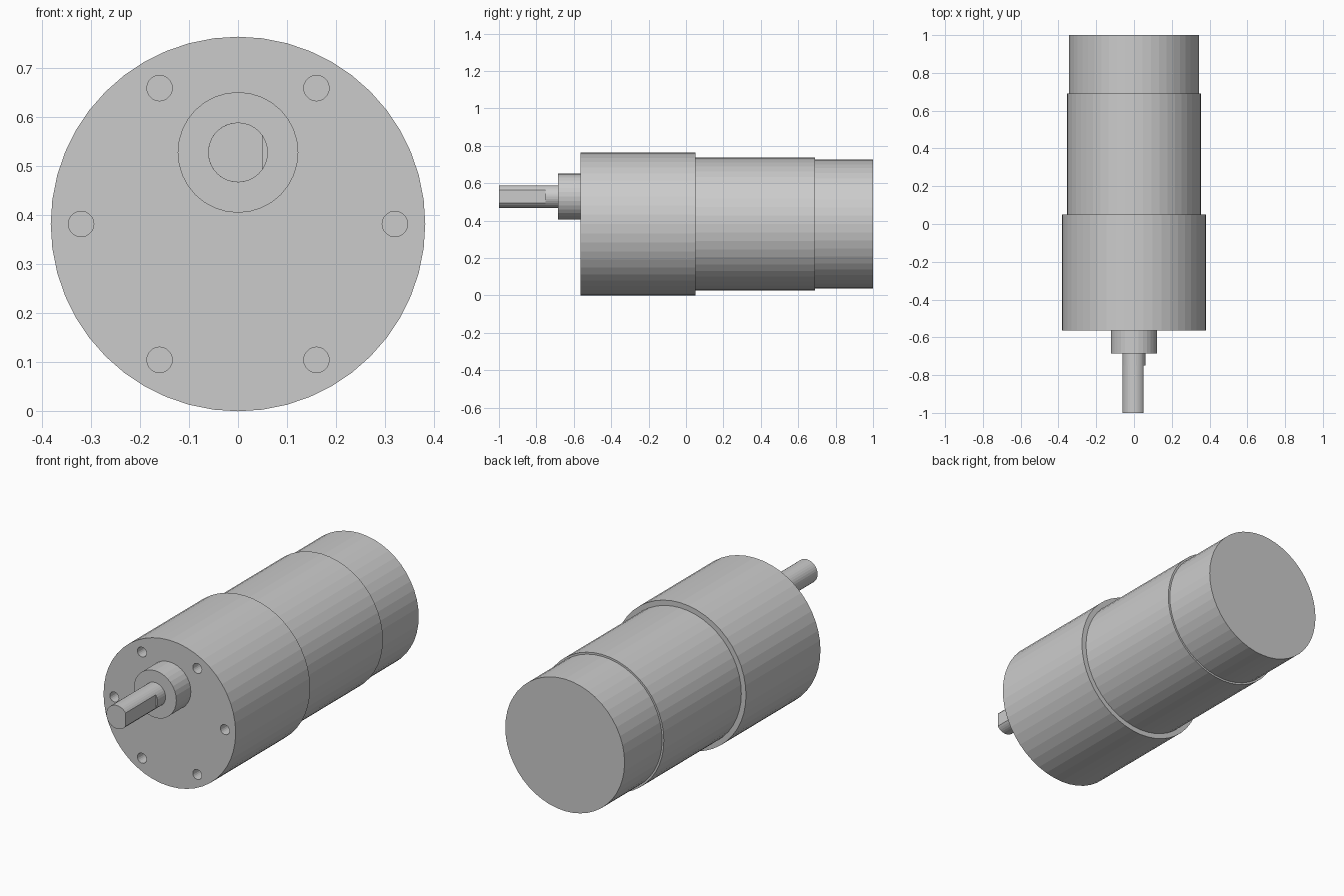
import bpy, bmesh
from math import sin, cos, pi, acos

if "Cube" in bpy.data.objects:
    bpy.data.objects.remove(bpy.data.objects["Cube"])

AXIS_Z = 0.382      # motor centreline
SHAFT_Z = 0.528     # offset output shaft


def arc(radius, cx, cz, sides, start=0.0, end=None):
    """Points of a circle in the xz plane, or of an arc when end is given."""
    span = 2 * pi if end is None else end - start
    steps = sides if end is None else sides - 1
    return [(cx + radius * cos(start + span * i / steps),
             cz + radius * sin(start + span * i / steps)) for i in range(sides)]


def extrude_into(bm, points, y0, y1):
    """Extrude a closed xz outline along y."""
    face = bm.faces.new([bm.verts.new((x, y0, z)) for x, z in points])
    new = bmesh.ops.extrude_face_region(bm, geom=[face], use_keep_orig=True)["geom"]
    for v in new:
        if isinstance(v, bmesh.types.BMVert):
            v.co.y = y1


def make(name, prisms):
    bm = bmesh.new()
    for points, y0, y1 in prisms:
        extrude_into(bm, points, y0, y1)
    bmesh.ops.recalc_face_normals(bm, faces=bm.faces)
    mesh = bpy.data.meshes.new(name)
    bm.to_mesh(mesh)
    bm.free()
    obj = bpy.data.objects.new(name, mesh)
    bpy.context.collection.objects.link(obj)
    return obj


# Stepped housing: gearbox, motor can and encoder cap
gearbox = make("gearbox", [(arc(0.382, 0, AXIS_Z, 48), -0.565, 0.05)])
make("motor_can", [(arc(0.355, 0, AXIS_Z, 48), 0.05, 0.69)])
make("rear_cap", [(arc(0.345, 0, AXIS_Z, 48), 0.69, 1.0)])

# Ring of six mounting holes in the gearbox face
holes = [(arc(0.026, 0.32 * cos(i * pi / 3), AXIS_Z + 0.32 * sin(i * pi / 3), 20),
          -0.6, -0.5) for i in range(6)]
cutter = make("mounting_hole_cutter", holes)
cutter.hide_render = True
cutter.hide_set(True)
cutter.display_type = 'WIRE'
cut = gearbox.modifiers.new("mounting_holes", 'BOOLEAN')
cut.operation = 'DIFFERENCE'
cut.solver = 'EXACT'
cut.object = cutter

# Shaft boss
make("shaft_boss", [(arc(0.123, 0, SHAFT_Z, 32), -0.685, -0.565)])

# Output shaft: round root, then a D-shaped length with the flat on +x
make("shaft_root", [(arc(0.061, 0, SHAFT_Z, 32), -0.75, -0.685)])
flat = acos(0.05 / 0.061)
make("shaft_d_end", [(arc(0.061, 0, SHAFT_Z, 28, flat, 2 * pi - flat), -1.0, -0.75)])
